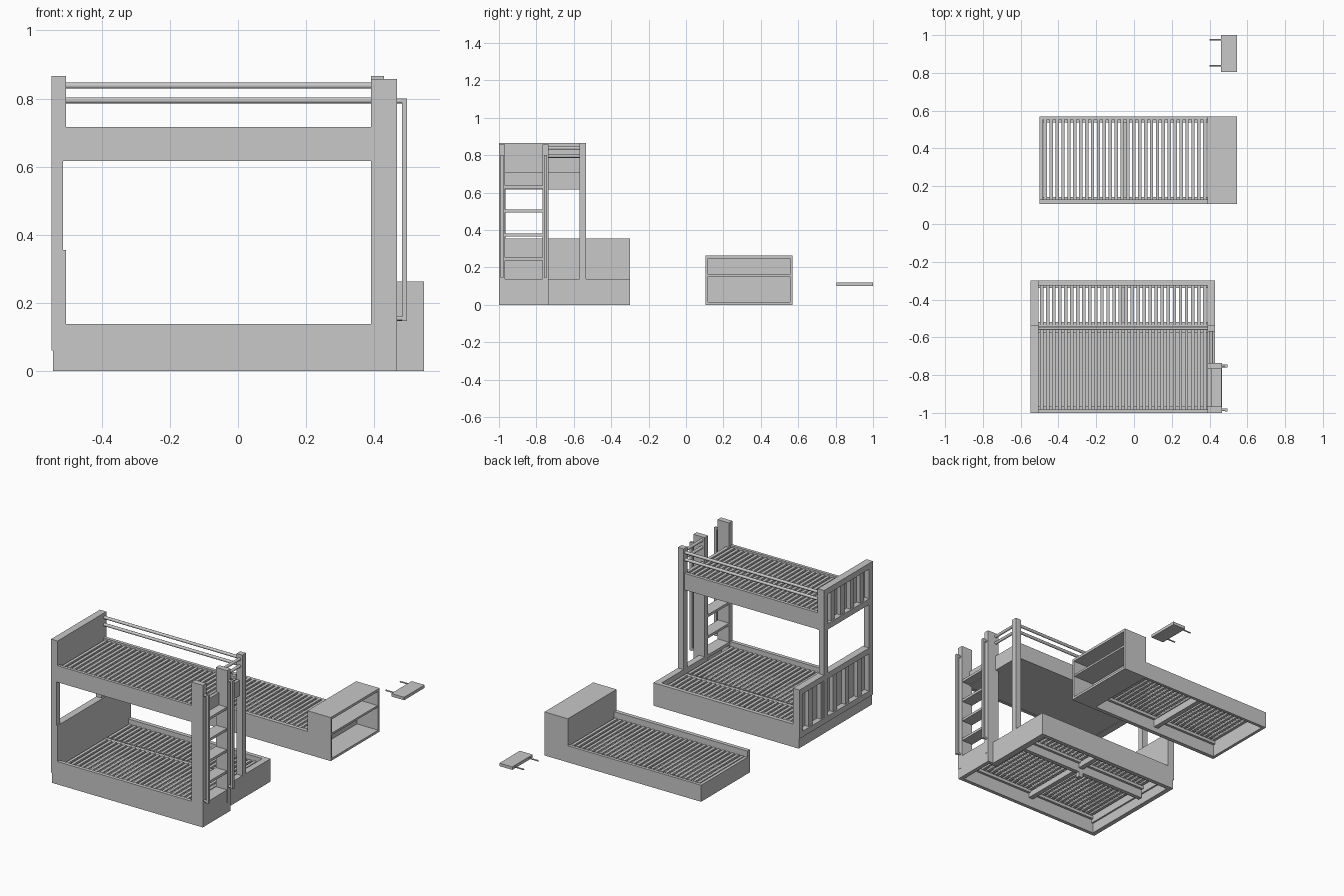
import bpy
import bmesh
import math
from mathutils import Matrix, Vector

default = bpy.data.objects.get("Cube")
if default:
    bpy.data.objects.remove(default, do_unlink=True)

grey = bpy.data.materials.new("light_grey")
grey.use_nodes = True
COLOUR = (0.58, 0.58, 0.58, 1)
grey.diffuse_color = COLOUR
grey.node_tree.nodes["Principled BSDF"].inputs["Base Color"].default_value = COLOUR


def finish(name, bm):
    mesh = bpy.data.meshes.new(name)
    bm.to_mesh(mesh)
    bm.free()
    mesh.materials.append(grey)
    obj = bpy.data.objects.new(name, mesh)
    bpy.context.collection.objects.link(obj)
    return obj


def box(name, x, y, z):
    """Box from (low, high) ranges along each axis."""
    bm = bmesh.new()
    size = Vector((x[1] - x[0], y[1] - y[0], z[1] - z[0]))
    mid = Vector((sum(x), sum(y), sum(z))) / 2
    bmesh.ops.create_cube(bm, size=1, matrix=Matrix.Translation(mid) @ Matrix.Diagonal(size).to_4x4())
    return finish(name, bm)


def rod(name, start, end, radius):
    a, b = Vector(start), Vector(end)
    d = b - a
    bm = bmesh.new()
    place = Matrix.Translation((a + b) / 2) @ d.to_track_quat('Z', 'Y').to_matrix().to_4x4()
    bmesh.ops.create_cone(bm, cap_ends=True, segments=12, radius1=radius, radius2=radius,
                          depth=d.length, matrix=place)
    obj = finish(name, bm)
    for p in obj.data.polygons:
        p.use_smooth = len(p.vertices) == 4
    return obj


def slats(name, x, y, z, count=28):
    """One slat repeated along x, resting on two ledgers."""
    pitch = (x[1] - x[0]) / count
    slat = box(name, (x[0] + pitch * 0.22, x[0] + pitch * 0.78), y, (z, z + 0.01))
    rep = slat.modifiers.new("repeat", 'ARRAY')
    rep.count = count
    rep.use_relative_offset = False
    rep.use_constant_offset = True
    rep.constant_offset_displace = (pitch, 0, 0)
    for side, (a, b) in {"front": (y[0], y[0] + 0.015), "back": (y[1] - 0.015, y[1])}.items():
        box(f"{name}_{side}_ledger", x, (a, b), (z - 0.018, z))


def end_panel(name, y, z, battens):
    """Flat inner panel with a frame and battens on its outer side."""
    out, mid, inn = -0.548, -0.515, -0.505
    box(name + "_panel", (mid, inn), y, z)
    box(name + "_top_rail", (out, mid), y, (z[1] - 0.035, z[1]))
    box(name + "_bottom_rail", (out, mid), y, (z[0], z[0] + 0.035))
    step = (y[1] - y[0]) / (battens + 1)
    for i in range(battens):
        c = y[0] + step * (i + 1)
        box(f"{name}_batten_{i + 1}", (out + 0.008, mid), (c - 0.018, c + 0.018), (z[0] + 0.035, z[1] - 0.035))


FRONT, MID, BACK = -1.0, -0.535, -0.30
HEAD, FOOT = -0.505, 0.39

# Head end: posts and two panels
box("head_front_post", (-0.548, -0.513), (FRONT, FRONT + 0.035), (0.06, 0.866))
box("head_middle_post", (-0.548, -0.513), (MID - 0.035, MID), (0.06, 0.866))
box("head_back_post", (-0.548, -0.513), (BACK - 0.035, BACK), (0.06, 0.355))
end_panel("lower_headboard", (FRONT, BACK), (0.06, 0.355), 5)
end_panel("upper_headboard", (FRONT, MID), (0.617, 0.866), 4)

# Lower bed base
box("base_front_side", (-0.543, 0.463), (FRONT, FRONT + 0.022), (0, 0.138))
box("base_back_side", (-0.543, 0.428), (BACK - 0.025, BACK), (0, 0.138))
box("base_head_end", (-0.543, -0.515), (FRONT, BACK), (0, 0.08))
box("base_foot_end", (FOOT, 0.428), (-0.735, BACK), (0, 0.138))
box("base_ladder_end", (0.44, 0.465), (FRONT, -0.737), (0, 0.138))
box("base_ladder_top", (FOOT, 0.44), (FRONT + 0.022, -0.737), (0.12, 0.138))
box("base_ladder_side", (FOOT, 0.465), (-0.755, -0.735), (0, 0.138))
box("base_centre_beam", (HEAD, FOOT), (MID - 0.025, MID), (0.03, 0.105))
for side, y in {"front": (FRONT + 0.02, MID - 0.025), "back": (MID, BACK - 0.02)}.items():
    box(f"base_{side}_cross_beam", (-0.07, -0.04), y, (0.055, 0.09))
box("base_centre_leg", (-0.07, -0.04), (MID - 0.025, MID), (0, 0.03))
slats("lower_front_slats", (HEAD, FOOT), (FRONT + 0.022, MID - 0.025), 0.1)
slats("lower_back_slats", (HEAD, FOOT), (MID, BACK - 0.025), 0.1)

# Upper bed
box("upper_front_side", (HEAD, FOOT), (FRONT, FRONT + 0.018), (0.617, 0.717))
box("upper_back_side", (HEAD, FOOT), (MID - 0.026, MID - 0.006), (0.617, 0.717))
box("upper_foot_end", (FOOT, 0.41), (FRONT + 0.01, MID - 0.01), (0.617, 0.71))
box("upper_bottom_panel", (HEAD, FOOT), (FRONT + 0.018, MID - 0.026), (0.62, 0.63))
slats("upper_slats", (HEAD, FOOT), (FRONT + 0.018, MID - 0.026), 0.697)

# Foot posts, ladder steps and grab bars
box("foot_back_post", (FOOT, 0.428), (MID - 0.035, MID), (0.06, 0.866))
for name, y in {"front": (FRONT, -0.967), "rear": (-0.768, -0.735)}.items():
    box(f"ladder_{name}_post", (FOOT, 0.466), y, (0.06, 0.858))
    c = sum(y) / 2
    box(f"ladder_{name}_grab_bar", (0.481, 0.496), (c - 0.008, c + 0.008), (0.147, 0.8))
    for label, z in {"lower": 0.155, "upper": 0.793}.items():
        rod(f"ladder_{name}_{label}_bracket", (0.46, c, z), (0.485, c, z), 0.007)
for i in range(4):
    z = 0.238 + i * 0.128
    box(f"ladder_step_{i + 1}", (FOOT, 0.463), (-0.967, -0.768), (z, z + 0.015))

# Guard rails along the back and the foot end
for label, z in {"lower": 0.795, "upper": 0.838}.items():
    rod(f"back_{label}_guard_rail", (HEAD, MID - 0.018, z), (FOOT, MID - 0.018, z), 0.009)
    rod(f"foot_{label}_guard_rail", (0.409, -0.735, z), (0.409, MID - 0.035, z), 0.009)

# Separate low bed
Y0, Y1 = 0.105, 0.57
box("low_bed_front_side", (-0.5, FOOT), (Y0, Y0 + 0.024), (0, 0.138))
box("low_bed_back_side", (-0.5, FOOT), (Y1 - 0.018, Y1), (0, 0.1))
box("low_bed_foot_end", (-0.5, -0.482), (Y0, Y1), (0, 0.1))
box("low_bed_cross_beam", (-0.07, -0.04), (Y0 + 0.024, Y1 - 0.018), (0.03, 0.075))
slats("low_bed_slats", (-0.485, FOOT), (Y0 + 0.024, Y1 - 0.018), 0.092)

# Shelf box at the end of the low bed
X0, X1 = FOOT, 0.546
box("shelf_box_back", (X0, X0 + 0.015), (Y0, Y1), (0, 0.263))
box("shelf_box_top", (X0, X1), (Y0, Y1), (0.248, 0.263))
box("shelf_box_bottom", (X0, X1), (Y0, Y1), (0, 0.014))
box("shelf_box_shelf", (X0, X1 - 0.004), (Y0, Y1), (0.15, 0.162))
for side, y in {"front": (Y0, Y0 + 0.013), "rear": (Y1 - 0.013, Y1)}.items():
    box(f"shelf_box_{side}_side", (X0, X1), y, (0, 0.263))

# Loose tray with two mounting pins
box("tray_board", (0.46, 0.546), (0.805, 1.0), (0.1, 0.118))
for i, y in enumerate((0.838, 0.975)):
    rod(f"tray_pin_{i + 1}", (0.4, y, 0.109), (0.465, y, 0.109), 0.004)
